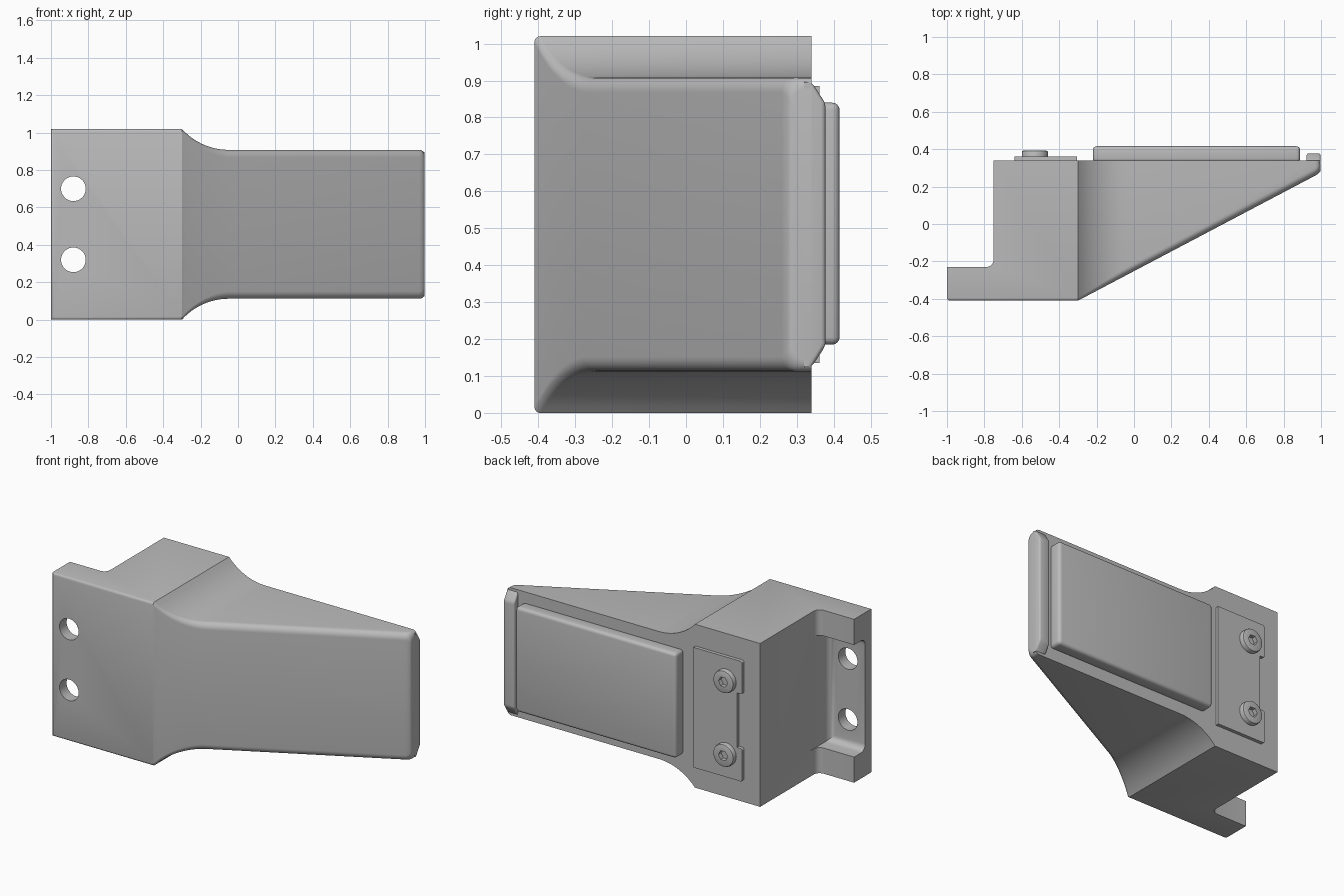
import bpy, bmesh, math
from mathutils import Matrix, Vector

if "Cube" in bpy.data.objects:
    bpy.data.objects.remove(bpy.data.objects["Cube"], do_unlink=True)

grey = bpy.data.materials.new("plain grey")
grey.use_nodes = True
grey.diffuse_color = (0.5, 0.5, 0.5, 1)
grey.node_tree.nodes["Principled BSDF"].inputs["Base Color"].default_value = (0.5, 0.5, 0.5, 1)

H = 1.02        # full height
MID = H / 2
BACK = 0.34     # back face
FRONT = -0.41   # front face
STEP = -0.3     # where the block meets the arm


def make(name, bm):
    bmesh.ops.recalc_face_normals(bm, faces=bm.faces[:])
    me = bpy.data.meshes.new(name)
    bm.to_mesh(me)
    bm.free()
    me.materials.append(grey)
    ob = bpy.data.objects.new(name, me)
    bpy.context.collection.objects.link(ob)
    return ob


def prism(points, axis, lo, hi):
    """Extrude a 2D outline along x, y or z; the outline uses the other two axes."""
    def place(p, d):
        c = list(p)
        c.insert("xyz".index(axis), d)
        return Vector(c)
    bm = bmesh.new()
    face = bm.faces.new([bm.verts.new(place(p, lo)) for p in points])
    new = bmesh.ops.extrude_face_region(bm, geom=[face])["geom"]
    verts = [v for v in new if isinstance(v, bmesh.types.BMVert)]
    bmesh.ops.translate(bm, verts=verts, vec=place((0, 0), hi - lo))
    bmesh.ops.recalc_face_normals(bm, faces=bm.faces[:])
    return bm


def rect(a0, a1, b0, b1):
    return [(a0, b0), (a1, b0), (a1, b1), (a0, b1)]


def disc(x, z, r, n):
    return [(x + r * math.cos(math.tau * i / n), z + r * math.sin(math.tau * i / n)) for i in range(n)]


def round_edges(bm, rule, width, segments=4):
    """Bevel the edges whose two ends both satisfy the rule."""
    edges = [e for e in bm.edges if all(rule(v.co) for v in e.verts)]
    bmesh.ops.bevel(bm, geom=edges, offset=width, segments=segments,
                    profile=0.5, affect='EDGES', clamp_overlap=True)
    return bm


def cut(ob, bm):
    cutter = make("cutter", bm)
    cutter.hide_render = True
    mod = ob.modifiers.new("cut", 'BOOLEAN')
    mod.operation, mod.solver, mod.object = 'DIFFERENCE', 'EXACT', cutter
    bpy.context.view_layer.objects.active = ob
    bpy.ops.object.modifier_apply(modifier=mod.name)
    bpy.data.objects.remove(cutter, do_unlink=True)


# Block with mounting flange: L-shaped plan with a filleted inner corner
fillet = [(-0.79 + 0.04 * math.sin(a), -0.19 - 0.04 * math.cos(a))
          for a in (math.pi / 2 * i / 6 for i in range(7))]
plan = [(-1, FRONT), (STEP, FRONT), (STEP, BACK), (-0.75, BACK)] + fillet[::-1] + [(-1, -0.23)]
bm = prism(plan, "z", 0, H)
edges = [e for e in bm.edges if all(v.co.y < FRONT + 0.001 for v in e.verts)
         and not all(v.co.x > STEP - 0.001 for v in e.verts)]
bmesh.ops.bevel(bm, geom=edges, offset=0.015, segments=3, profile=0.5, affect='EDGES')
block = make("mounting_block", bm)

# Pocket behind the flange, and the two through holes
pocket = prism(rect(-1.1, -0.749, -0.34, -0.15), "z", 0.16, H - 0.16)
round_edges(pocket, lambda c: c.y < -0.33, 0.04, 5)
cut(block, pocket)
for z in (MID - 0.19, MID + 0.19):
    cut(block, prism(disc(-0.88, z, 0.066, 40), "y", -0.6, 0))

# Tapered arm: rounded sections lofted along x
WAIST, INSET = -0.05, 0.112
RADIUS = ((WAIST - STEP) ** 2 + INSET ** 2) / (2 * INSET)


def section(x, shrink=0.0):
    t = min(1, (x - STEP) / (WAIST - STEP))
    dx = max(0, WAIST - x)
    z0 = INSET - (RADIUS - math.sqrt(RADIUS ** 2 - dx ** 2)) + shrink
    y0 = FRONT + (x - STEP) * 0.527 + shrink * 0.4
    r = 0.015 + 0.025 * t
    corner = [(y0 + r - r * math.cos(a), z0 + r - r * math.sin(a))
              for a in (math.pi / 2 * i / 6 for i in range(7))]
    low = [(BACK, z0)] + corner[::-1]
    return [(x, y, z) for y, z in low] + [(x, y, H - z) for y, z in low[::-1]]


stations = [(STEP + (WAIST - STEP) * i / 14, 0) for i in range(15)] + [(0.97, 0)]
stations += [(0.97 + 0.028 * math.sin(a), 0.03 * (1 - math.cos(a)))
             for a in (math.pi / 2 * i / 5 for i in range(1, 6))]
bm = bmesh.new()
rings = [[bm.verts.new(p) for p in section(*s)] for s in stations]
for a, b in zip(rings, rings[1:]):
    for i in range(len(a)):
        j = (i + 1) % len(a)
        bm.faces.new((a[i], a[j], b[j], b[i]))
bm.faces.new(rings[-1])
make("tapered_arm", bm)

# Raised lip at the tip, with chamfered ends
lip = [(0.32, INSET + 0.012), (BACK, INSET + 0.012), (0.378, 0.182)]
lip = lip + [(y, H - z) for y, z in lip[::-1]]
bm = prism(lip, "x", 0.923, 0.998)
round_edges(bm, lambda c: c.y > 0.33, 0.012, 3)
make("tip_lip", bm)

# Cushion pad on the back of the arm
bm = prism(rect(-0.22, 0.888, 0.185, H - 0.18), "y", BACK - 0.01, 0.416)
round_edges(bm, lambda c: True, 0.02)
make("back_pad", bm)

# Thin cover plate with a notch on its outer edge
outline = [(-0.305, 0.135), (-0.64, 0.135), (-0.64, 0.34), (-0.605, 0.34)]
outline += [(x, H - z) for x, z in outline[::-1]]
bm = prism(outline, "y", BACK - 0.01, 0.361)
bmesh.ops.bevel(bm, geom=[e for e in bm.edges if abs(e.verts[0].co.y - e.verts[1].co.y) > 0.01
                          and e.verts[0].co.x < -0.63],
                offset=0.012, segments=3, profile=0.5, affect='EDGES')
make("cover_plate", bm)

# Hex-socket screws
for name, z in (("lower_screw", MID - 0.23), ("upper_screw", MID + 0.23)):
    bm = prism(disc(-0.53, z, 0.07, 40), "y", 0.35, 0.392)
    round_edges(bm, lambda c: c.y > 0.39, 0.008, 2)
    screw = make(name, bm)
    cut(screw, prism(disc(-0.53, z, 0.032, 6), "y", 0.365, 0.45))

# Smooth the rounded surfaces, keeping hard edges
for ob in bpy.context.scene.objects:
    ob.select_set(ob.type == 'MESH')
    if ob.type == 'MESH':
        bpy.context.view_layer.objects.active = ob
bpy.ops.object.shade_smooth_by_angle(angle=math.radians(32))
